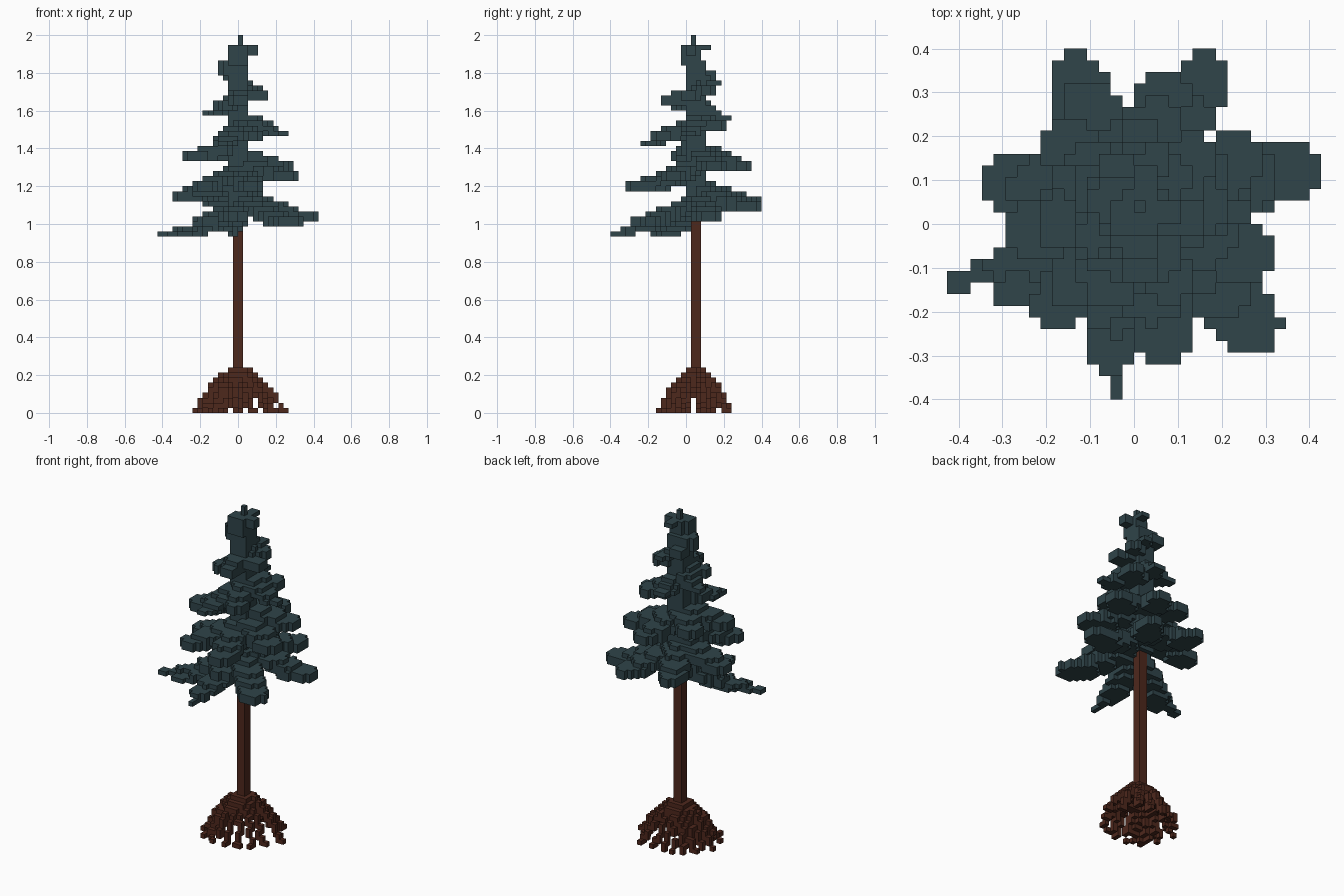
import bpy, bmesh, math

cube = bpy.data.objects.get("Cube")
if cube:
    bpy.data.objects.remove(cube, do_unlink=True)

V = 2 / 75            # edge length of one block
CX, CY = 0, 2         # trunk axis, in blocks


def material(name, rgb):
    m = bpy.data.materials.new(name)
    m.use_nodes = True
    m.diffuse_color = (*rgb, 1)
    m.node_tree.nodes["Principled BSDF"].inputs["Base Color"].default_value = (*rgb, 1)
    return m


def block_object(name, cells, mat):
    """Build the outer skin of a set of unit blocks."""
    bm = bmesh.new()
    verts = {}

    def vert(p):
        if p not in verts:
            verts[p] = bm.verts.new([c * V for c in p])
        return verts[p]

    for cell in sorted(cells):
        for axis in range(3):
            for side in (0, 1):
                nb = list(cell)
                nb[axis] += 2 * side - 1
                if tuple(nb) in cells:
                    continue
                u, w = (axis + 1) % 3, (axis + 2) % 3
                quad = []
                for du, dw in ((0, 0), (1, 0), (1, 1), (0, 1)):
                    p = list(cell)
                    p[axis] += side
                    p[u] += du
                    p[w] += dw
                    quad.append(vert(tuple(p)))
                bm.faces.new(quad if side else quad[::-1])
    me = bpy.data.meshes.new(name)
    bm.to_mesh(me)
    bm.free()
    me.materials.append(mat)
    ob = bpy.data.objects.new(name, me)
    bpy.context.collection.objects.link(ob)


def box(x0, x1, y0, y1, z0, z1):
    return {(x, y, z) for x in range(x0, x1) for y in range(y0, y1) for z in range(z0, z1)}


def disc(cx, cy, z, r):
    """Blocks of one layer whose centres lie inside a circle."""
    n = math.ceil(r) + 1
    return {(x, y, z)
            for x in range(math.floor(cx) - n, math.floor(cx) + n + 1)
            for y in range(math.floor(cy) - n, math.floor(cy) + n + 1)
            if math.hypot(x + 0.5 - cx, y + 0.5 - cy) <= r + 0.02}


needle_green = material("dark_needle_green", (0.029, 0.058, 0.067))
bark_brown = material("bark_brown", (0.076, 0.021, 0.012))

# Trunk
block_object("trunk", box(-1, 1, 1, 3, 8, 41), bark_brown)

# Boughs: a rising spiral of tips (x, y, layer, tip radius)
boughs = [
    (-15, -5, 35, 1), (-10.5, -5, 35, 2), (-1.5, -14, 35, 0.7), (-2, -10.8, 36, 2.2),
    (10, -8.4, 37, 2.6), (13.5, 4.5, 38, 2.5), (6, 12.3, 40, 2.45), (-5, 12.3, 41, 2.45),
    (-11, 3.5, 42, 2.2), (-6.6, -7, 44, 2), (2.5, -9.5, 44, 2.5), (9.5, -2.5, 46, 2.6),
    (8.4, 5.3, 48, 2.7), (2.5, 11, 48, 2.1), (-5.7, 6.5, 50, 2.5), (-8.5, -0.5, 50, 2.5),
    (-3, -7.5, 53, 1.2), (3, -5, 54, 2), (8.5, 1, 55, 1.2), (5, 5.5, 56, 2.1),
    (0.5, 8, 58, 1.2), (-6, 4, 59, 1.2), (-3.5, -1, 60, 1.5), (0.5, -3.5, 61, 1.6),
    (4, 0.5, 62, 2), (3.5, 4, 63, 1.6), (2, 6, 65, 1), (-1.5, 4.5, 66, 1.5),
]
needles = box(-2, 2, 0, 4, 41, 67) | box(-1, 2, 0, 3, 67, 73) | box(0, 1, 1, 2, 73, 75)
for tx, ty, tz, tr in boughs:
    reach = math.hypot(tx - CX, ty - CY)
    body = max(tr, min(2.9, 1.2 + 0.17 * reach)) if tr > 1 else tr + 0.5
    steps = max(3, round(reach))
    for i in range(steps + 1):
        t = i / steps
        # Narrow at the trunk, broad in the middle, closing towards the tip
        r = min(1.3 + (body - 1.3) * min(1, 2.5 * t),
                tr + (body - tr) * min(1, 2.5 * (1 - t)))
        z = tz + round(0.32 * reach * (1 - t) ** 1.5)
        x, y = CX + (tx - CX) * t, CY + (ty - CY) * t
        needles |= disc(x, y, z, r)
        # Thin-tipped boughs stay one block thick at the outer end
        if tr > 1.4 and tz > 36 or t < 0.5:
            needles |= disc(x, y, z + 1, r)

# Crown tufts around the leader
needles |= box(-4, -2, 1, 3, 67, 70) | box(-3, 2, 0, 4, 67, 70)
needles |= box(-2, 2, -1, 2, 69, 73) | box(2, 4, 0, 2, 71, 73) | box(0, 2, 2, 5, 72, 73)
block_object("needle_boughs", needles, needle_green)

# Roots: (angle in degrees, spread in blocks), arching down to the ground
roots = [(0, 9.5), (22, 8), (48, 8.5), (70, 6.5), (92, 7), (112, 7), (130, 7.5), (148, 7.5),
         (164, 7), (178, 8.8), (192, 7), (205, 8.5), (217, 7), (229, 8), (242, 7.5),
         (254, 8), (272, 7.5), (296, 7), (318, 8), (340, 7.5)]
root_cells = box(-2, 2, 0, 4, 7, 9)
for angle, spread in roots:
    a = math.radians(angle)
    for i in range(41):
        t = i / 40
        x, y = CX + spread * t * math.cos(a), CY + spread * t * math.sin(a)
        z = min(8, int(9 * (1 - t ** 1.5)))
        cell = (math.floor(x), math.floor(y), z)
        root_cells.add(cell)
        # Roots on the crowded side are thicker than the stray ones
        if z > 0 and t < (0.8 if 120 < angle < 260 else 0.5):
            root_cells.add((cell[0], cell[1], z - 1))
block_object("roots", root_cells, bark_brown)
